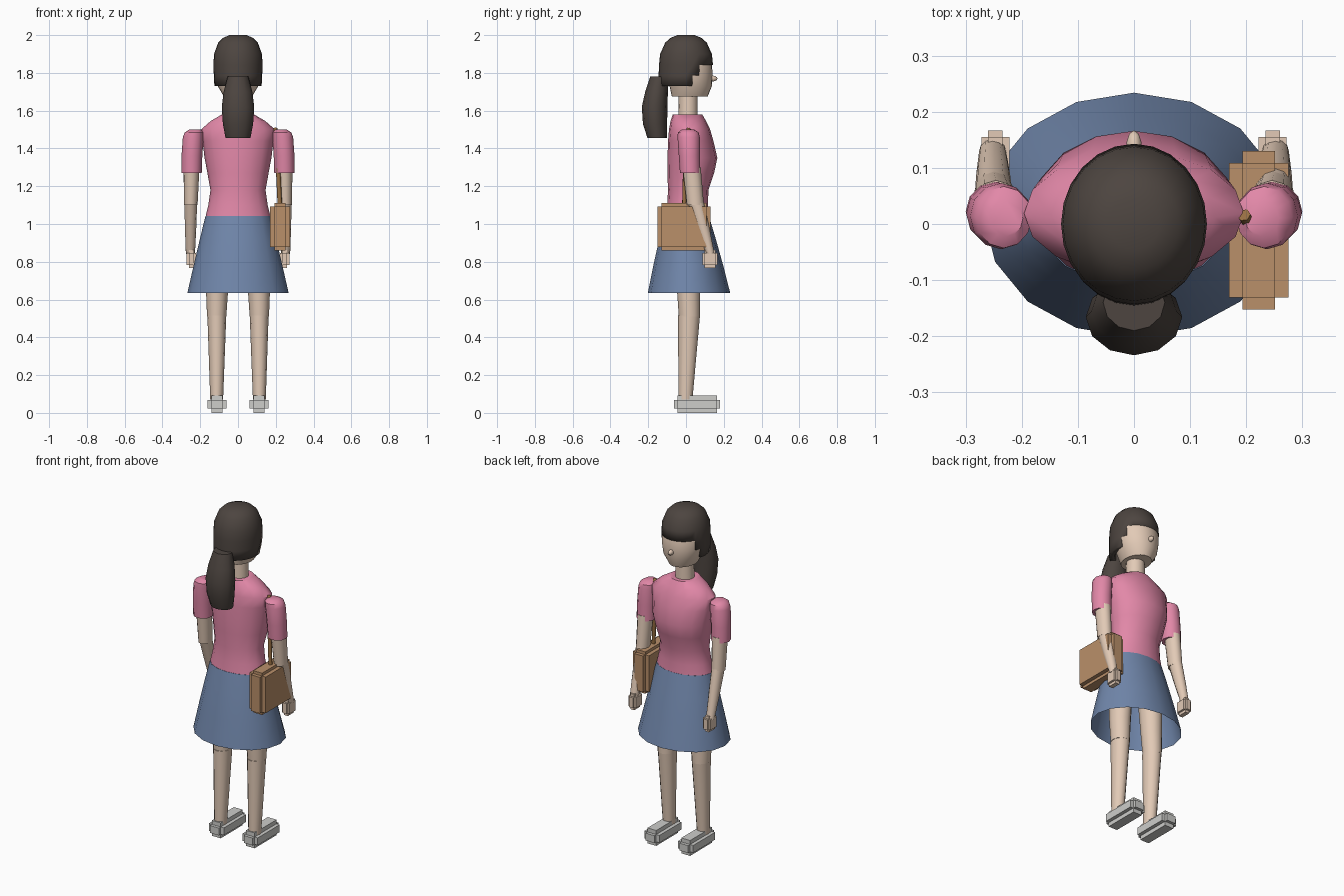
import bpy, bmesh, math
from mathutils import Vector

if "Cube" in bpy.data.objects:
    bpy.data.objects.remove(bpy.data.objects["Cube"], do_unlink=True)


def material(name, r, g, b):
    colour = [((c / 255 + 0.055) / 1.055) ** 2.4 for c in (r, g, b)] + [1]
    mat = bpy.data.materials.new(name)
    mat.use_nodes = True
    mat.diffuse_color = colour
    bsdf = mat.node_tree.nodes["Principled BSDF"]
    bsdf.inputs["Base Color"].default_value = colour
    bsdf.inputs["Roughness"].default_value = 0.8
    return mat


HAIR = material("dark hair", 77, 69, 64)
SKIN = material("skin", 226, 202, 182)
PINK = material("pink cloth", 226, 136, 168)
BLUE = material("blue cloth", 112, 134, 170)
TAN = material("tan leather", 186, 144, 106)
BROWN = material("brown strap", 150, 110, 66)
GREY = material("pale grey shoe", 205, 205, 202)


def finish(name, bm, mat, smooth=True):
    bmesh.ops.recalc_face_normals(bm, faces=bm.faces)
    mesh = bpy.data.meshes.new(name)
    bm.to_mesh(mesh)
    bm.free()
    mesh.materials.append(mat)
    obj = bpy.data.objects.new(name, mesh)
    bpy.context.collection.objects.link(obj)
    if smooth:
        bpy.ops.object.select_all(action="DESELECT")
        obj.select_set(True)
        bpy.context.view_layer.objects.active = obj
        bpy.ops.object.shade_smooth_by_angle(angle=math.radians(40))
    return obj


def loft(name, rings, mat, segs=16, bottom=True, top=True, drop=None):
    """Stack of elliptical rings: (centre x, centre y, z, radius x, radius y)."""
    bm = bmesh.new()
    loops = []
    for cx, cy, z, rx, ry in rings:
        angles = [math.tau * i / segs for i in range(segs)]
        loops.append([bm.verts.new((cx + rx * math.cos(a), cy + ry * math.sin(a), z))
                      for a in angles])
    for low, high in zip(loops, loops[1:]):
        for i in range(segs):
            j = (i + 1) % segs
            bm.faces.new((low[i], low[j], high[j], high[i]))
    if bottom:
        bm.faces.new(loops[0][::-1])
    if top:
        bm.faces.new(loops[-1])
    if drop:
        unwanted = [f for f in bm.faces if drop(f.calc_center_median())]
        bmesh.ops.delete(bm, geom=unwanted, context="FACES")
    return finish(name, bm, mat)


def stepped_box(name, centre, size, step, mat):
    """Three crossed blocks, each full length along one axis."""
    bm = bmesh.new()
    for axis in range(3):
        dims = [size[k] - (0 if k == axis else 2 * step[k]) for k in range(3)]
        verts = bmesh.ops.create_cube(bm, size=1)["verts"]
        bmesh.ops.scale(bm, vec=dims, verts=verts)
        bmesh.ops.translate(bm, vec=centre, verts=verts)
    return finish(name, bm, mat, smooth=False)


# Head, neck and nose
loft("head", [(0, .02, 1.675, .075, .095), (0, .025, 1.73, .107, .112),
              (0, .02, 1.785, .12, .12), (0, .013, 1.85, .122, .125),
              (0, .005, 1.93, .1, .1), (0, 0, 1.97, .05, .05)], SKIN, 24)
loft("neck", [(0, .01, 1.54, .055, .052), (0, .012, 1.7, .05, .05)], SKIN)
bm = bmesh.new()
bmesh.ops.create_uvsphere(bm, u_segments=10, v_segments=6, radius=1)
bmesh.ops.scale(bm, vec=(.014, .03, .016), verts=bm.verts)
bmesh.ops.translate(bm, vec=(0, .137, 1.77), verts=bm.verts)
finish("nose", bm, SKIN)

# Hair cap, open over the face, and ponytail
hair = loft("hair", [(0, -.004, 1.73, .125, .142), (0, -.002, 1.785, .128, .143),
                     (0, 0, 1.843, .13, .143), (0, 0, 1.9, .127, .137),
                     (0, 0, 1.96, .105, .11), (0, 0, 1.985, .08, .082),
                     (0, 0, 2, .045, .045)], HAIR, 24, bottom=False,
            drop=lambda c: c.z < 1.843 and c.y > (.03 if c.z < 1.785 else .07))
shell = hair.modifiers.new("thickness", "SOLIDIFY")
shell.thickness = .03
shell.offset = -1
loft("ponytail", [(0, -.152, 1.455, .066, .052), (0, -.164, 1.53, .08, .064),
                  (0, -.166, 1.62, .086, .068), (0, -.156, 1.7, .076, .06),
                  (0, -.14, 1.78, .055, .05)], HAIR, 12)

# Shirt body and open-bottomed skirt
loft("shirt", [(0, .006, 1.03, .174, .115), (0, .008, 1.1, .157, .108),
               (0, .012, 1.18, .146, .107), (0, .025, 1.27, .162, .124),
               (0, .034, 1.35, .177, .132), (0, .025, 1.44, .188, .12),
               (0, .019, 1.5, .196, .109), (0, .012, 1.545, .145, .094),
               (0, .008, 1.58, .085, .078)], PINK)
loft("skirt", [(0, .016, .635, .268, .218), (0, .012, .78, .235, .185),
               (0, .008, .92, .202, .15), (0, .006, 1.043, .172, .115)],
     BLUE, bottom=False)

# Arms, hands, legs and shoes
for side, s in (("left", 1), ("right", -1)):
    loft(side + "_sleeve", [(s * .246, .022, 1.27, .054, .054),
                            (s * .244, .018, 1.36, .055, .056),
                            (s * .237, .014, 1.46, .055, .059),
                            (s * .232, .012, 1.485, .05, .055),
                            (s * .228, .01, 1.5, .03, .032)], PINK, 12)
    loft(side + "_upper_arm", [(s * .25, .05, 1.1, .036, .045),
                               (s * .246, .03, 1.3, .042, .048)], SKIN, 12)
    loft(side + "_forearm", [(s * .252, .13, .84, .024, .022),
                             (s * .251, .09, .98, .03, .034),
                             (s * .25, .05, 1.12, .034, .043)], SKIN, 12)
    stepped_box(side + "_hand", (s * .247, .127, .815), (.05, .08, .094),
                (.012, .012, .016), SKIN)
    loft(side + "_thigh", [(s * .113, .018, .51, .051, .056),
                           (s * .111, .014, .64, .058, .061),
                           (s * .1, .01, .95, .07, .075)], SKIN, 12)
    loft(side + "_calf", [(s * .113, -.003, .07, .034, .037),
                          (s * .112, .016, .515, .05, .058)], SKIN, 12)
    stepped_box(side + "_shoe", (s * .112, .059, .046), (.1, .244, .092),
                (.021, .018, .024), GREY)

# Shoulder bag and strap
stepped_box("bag", (.222, -.011, .985), (.106, .282, .25), (.024, .021, .017), TAN)
path = [Vector(p) for p in ((.222, -.01, 1.09), (.212, -.005, 1.3),
                            (.2, .008, 1.49), (.196, .016, 1.505))]
curve = bpy.data.curves.new("bag_strap", "CURVE")
curve.dimensions = "3D"
curve.bevel_depth = .012
curve.bevel_resolution = 1
curve.use_fill_caps = True
spline = curve.splines.new("POLY")
spline.points.add(len(path) - 1)
for point, co in zip(spline.points, path):
    point.co = (*co, 1)
curve.materials.append(BROWN)
strap = bpy.data.objects.new("bag_strap", curve)
bpy.context.collection.objects.link(strap)
